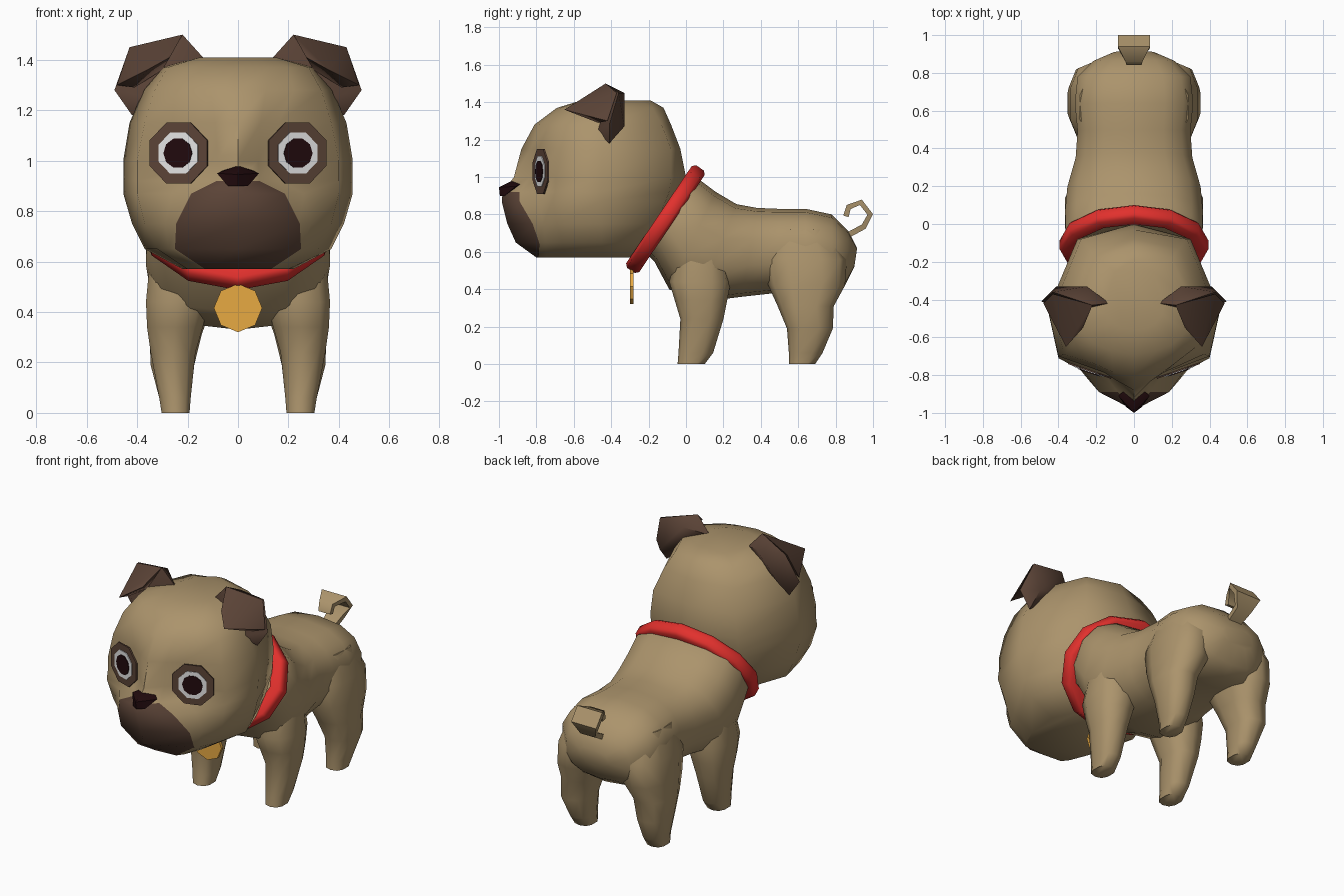
import bpy, bmesh, math
from mathutils import Vector, Matrix

if "Cube" in bpy.data.objects:
    bpy.data.objects.remove(bpy.data.objects["Cube"])


def mat(name, rgb):
    m = bpy.data.materials.new(name)
    m.diffuse_color = (*rgb, 1)
    m.use_nodes = True
    m.node_tree.nodes["Principled BSDF"].inputs["Base Color"].default_value = m.diffuse_color
    return m


TAN = mat("tan_fur", (0.41, 0.295, 0.15))
BROWN = mat("dark_brown_fur", (0.105, 0.057, 0.038))
BLACK = mat("nose_black", (0.015, 0.003, 0.004))
WHITE = mat("eye_white", (0.78, 0.78, 0.78))
RED = mat("collar_red", (0.76, 0.03, 0.026))
GOLD = mat("tag_gold", (0.86, 0.43, 0.06))


def finish(name, bm, mats, angle=30):
    bmesh.ops.recalc_face_normals(bm, faces=bm.faces)
    me = bpy.data.meshes.new(name)
    bm.to_mesh(me)
    bm.free()
    ob = bpy.data.objects.new(name, me)
    bpy.context.collection.objects.link(ob)
    for m in mats:
        me.materials.append(m)
    bpy.ops.object.select_all(action='DESELECT')
    ob.select_set(True)
    bpy.context.view_layer.objects.active = ob
    bpy.ops.object.shade_smooth_by_angle(angle=math.radians(angle))
    return ob


def loft(rings, closed=False):
    """Skin a list of equal-length point rings, with end caps."""
    bm = bmesh.new()
    vs = [[bm.verts.new(p) for p in r] for r in rings]
    n = len(rings[0])
    pairs = list(zip(vs, vs[1:])) + ([(vs[-1], vs[0])] if closed else [])
    for a, b in pairs:
        for i in range(n):
            j = (i + 1) % n
            bm.faces.new((a[i], a[j], b[j], b[i]))
    if not closed:
        bm.faces.new(vs[0])
        bm.faces.new(vs[-1])
    return bm


def hull(bm, pts, s=1):
    vs = [bm.verts.new((s * x, y, z)) for x, y, z in pts]
    bmesh.ops.convex_hull(bm, input=vs)


def squircle(n, power):
    for i in range(n):
        a = 2 * math.pi * (i + 0.5) / n
        c, s = math.cos(a), math.sin(a)
        yield math.copysign(abs(c) ** power, c), math.copysign(abs(s) ** power, s)


# Head: level sections as z, front y, five side points (x, y), back y
levels = [
    (.57, -.80, .13, -.79, .16, -.75, .20, -.65, .22, -.45, .14, -.28, -.25),
    (.65, -.91, .25, -.785, .275, -.75, .32, -.66, .37, -.45, .28, -.20, -.15),
    (.75, -.955, .245, -.82, .29, -.765, .37, -.69, .42, -.45, .30, -.16, -.10),
    (.87, -.985, .185, -.89, .26, -.785, .40, -.71, .455, -.46, .31, -.11, -.04),
    (.92, -.98, .085, -.89, .16, -.79, .40, -.70, .455, -.46, .30, -.09, -.03),
    (1.0, -.92, .08, -.835, .13, -.79, .40, -.70, .455, -.45, .30, -.08, .00),
    (1.15, -.88, .09, -.83, .16, -.785, .37, -.69, .43, -.45, .28, -.08, -.03),
    (1.28, -.81, .11, -.785, .22, -.735, .33, -.65, .375, -.45, .24, -.13, -.08),
    (1.37, -.69, .12, -.67, .20, -.64, .28, -.57, .30, -.42, .20, -.18, -.12),
    (1.41, -.56, .07, -.55, .11, -.53, .15, -.48, .15, -.40, .10, -.25, -.19),
]
rings = []
for z, front, *side, back in levels:
    half = [(side[i], side[i + 1], z) for i in range(0, 10, 2)]
    rings.append([(0, front, z)] + half + [(0, back, z)]
                 + [(-x, y, z) for x, y, z in reversed(half)])
bm = loft(rings)
# Muzzle mask: the faces beside the front centre line, below the nose
for f in bm.faces:
    c = f.calc_center_median()
    if len(f.verts) == 4 and c.z < .92 and any(v.co.x == 0 and v.co.y < -.7 for v in f.verts):
        f.material_index = 1
finish("head", bm, [TAN, BROWN], 75)

# Nose
bm = bmesh.new()
hull(bm, [(x * s, y, z) for s in (1, -1) for x, y, z in
          [(.083, -.91, .95), (.04, -.97, .90), (0, -.995, .90), (0, -1.0, .945),
           (0, -.93, .98), (.05, -.88, .965)]])
finish("nose", bm, [BLACK], 40)

# Body: rings spanned by a top and a bottom point (y, z) with a half width
spine = [(.00, .98, -.22, .60, .34), (.08, .98, -.17, .55, .37), (.16, .92, -.09, .40, .372),
         (.27, .855, .06, .33, .36), (.38, .835, .30, .36, .315), (.50, .83, .48, .38, .305),
         (.64, .83, .64, .38, .32), (.78, .80, .78, .37, .305), (.87, .71, .85, .42, .22),
         (.915, .62, .90, .52, .11)]
rings = []
for ty, tz, by, bz, w in spine:
    rings.append([(w * u, (ty + by) / 2 + (ty - by) / 2 * v, (tz + bz) / 2 + (tz - bz) / 2 * v)
                  for u, v in squircle(14, .8)])
finish("body", loft(rings), [TAN], 60)

# Legs: z, inner x, outer x, front y, back y
front_leg = [(0, .19, .305, -.045, .10), (.06, .185, .315, -.04, .145), (.24, .165, .35, -.03, .20),
             (.34, .135, .365, -.06, .22), (.44, .11, .37, -.09, .24), (.60, .10, .355, -.05, .22)]
rear_leg = [(0, .19, .305, .55, .69), (.06, .185, .315, .55, .73), (.19, .17, .35, .54, .785),
            (.31, .14, .355, .49, .79), (.42, .10, .35, .44, .85), (.56, .08, .34, .41, .86),
            (.72, .08, .29, .46, .78)]
for kind, leg in (("front", front_leg), ("rear", rear_leg)):
    for s, side in ((1, "left"), (-1, "right")):
        rings = [[(s * ((a + b) / 2 + (b - a) / 2 * u), (c + d) / 2 + (d - c) / 2 * v, z)
                  for u, v in squircle(10, .8)] for z, a, b, c, d in leg]
        finish(f"{kind}_leg_{side}", loft(rings), [TAN], 60)

# Tail: a flat curled ribbon, path y, z and half width
path = [(.83, .67, .04), (.95, .735, .05), (.985, .80, .085), (.935, .865, .085),
        (.87, .84, .045), (.855, .79, .04)]
rings = []
for i, (y, z, w) in enumerate(path):
    a, b = path[max(i - 1, 0)], path[min(i + 1, len(path) - 1)]
    t = Vector((b[0] - a[0], b[1] - a[1])).normalized() * .015
    rings.append([(w, y - t.y, z + t.x), (-w, y - t.y, z + t.x),
                  (-w, y + t.y, z - t.x), (w, y + t.y, z - t.x)])
finish("tail", loft(rings), [TAN], 60)

# Collar: a tilted twelve-sided band
up, normal = Vector((0, .56, .83)), Vector((0, -.83, .56))
centre = Vector((0, -.11, .775))
rings = []
for i in range(12):
    a = math.pi * i / 6
    ring = []
    for dr, dn in ((.005, -.025), (.005, .025), (-.012, .042), (-.07, .042), (-.07, -.042), (-.012, -.042)):
        ring.append(centre + Vector((math.sin(a) * (.39 + dr), 0, 0))
                    + up * math.cos(a) * (.325 + dr) + normal * dn)
    rings.append(ring)
finish("collar", loft(rings, closed=True), [RED], 50)


def disc(bm, sides, radius, depth, matrix, turn=0):
    """Thin polygon plate facing local z."""
    bmesh.ops.create_cone(bm, cap_ends=True, segments=sides, radius1=radius, radius2=radius,
                          depth=depth, matrix=matrix @ Matrix.Rotation(turn, 4, 'Z'))


# Tag
bm = bmesh.new()
disc(bm, 8, .096, .018, Matrix.Translation((0, -.29, .416)) @ Matrix.Rotation(math.pi / 2, 4, 'X'))
finish("tag", bm, [GOLD])

for s, side in ((1, "left"), (-1, "right")):
    # Eye: stacked patch, white and pupil plates
    face = (Matrix.Translation((s * .235, -.776, 1.03)) @ Matrix.Rotation(s * math.radians(19), 4, 'Z')
            @ Matrix.Rotation(math.pi / 2, 4, 'X'))
    for k, (part, r, n, m) in enumerate((("eye_patch", .131, 8, BROWN), ("eye_white", .088, 8, WHITE),
                                         ("pupil", .060, 10, BLACK))):
        bm = bmesh.new()
        disc(bm, n, r, .009, face @ Matrix.Translation((0, 0, .004 * k)), math.pi / n)
        finish(f"{part}_{side}", bm, [m])

    # Ear: upright base and folded flap
    bm = bmesh.new()
    hull(bm, [(.13, -.42, 1.40), (.22, -.43, 1.50), (.43, -.36, 1.45), (.49, -.41, 1.28),
              (.42, -.41, 1.18), (.25, -.33, 1.45), (.41, -.33, 1.27), (.36, -.48, 1.25)], s)
    hull(bm, [(.22, -.43, 1.50), (.43, -.37, 1.45), (.48, -.42, 1.30), (.36, -.65, 1.36),
              (.27, -.55, 1.41), (.41, -.47, 1.29), (.30, -.46, 1.36)], s)
    finish(f"ear_{side}", bm, [BROWN], 60)
